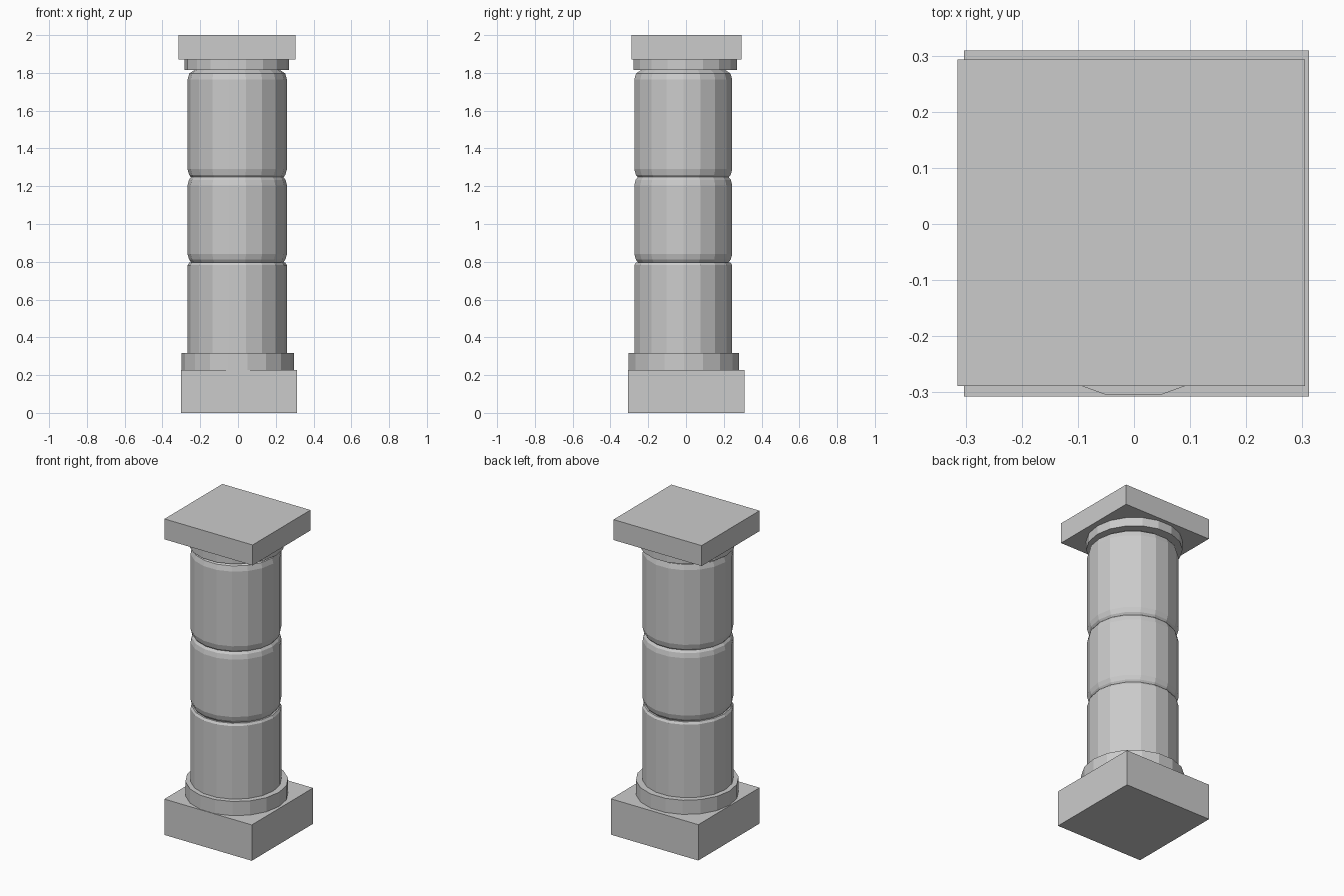
import bpy, bmesh
from math import cos, sin, tau

cube = bpy.data.objects.get("Cube")
if cube:
    bpy.data.objects.remove(cube, do_unlink=True)

stone = bpy.data.materials.new("grey_stone")
stone.use_nodes = True
stone.diffuse_color = (0.6, 0.6, 0.6, 1)
stone.node_tree.nodes["Principled BSDF"].inputs["Base Color"].default_value = (0.6, 0.6, 0.6, 1)

SIDES = 18


def finish(name, bm):
    bmesh.ops.recalc_face_normals(bm, faces=bm.faces)
    mesh = bpy.data.meshes.new(name)
    bm.to_mesh(mesh)
    bm.free()
    mesh.materials.append(stone)
    bpy.context.collection.objects.link(bpy.data.objects.new(name, mesh))


def slab(name, low, high):
    """Box between two opposite corners."""
    bm = bmesh.new()
    bmesh.ops.create_cube(bm, size=1)
    for v in bm.verts:
        v.co = [a + (b - a) * (c + 0.5) for a, b, c in zip(low, high, v.co)]
    finish(name, bm)


def lathe(name, x, y, profile):
    """Closed faceted solid from (radius, height) pairs."""
    bm = bmesh.new()
    rings = [[bm.verts.new((x + r * cos(tau * i / SIDES), y + r * sin(tau * i / SIDES), z))
              for i in range(SIDES)] for r, z in profile]
    for low, high in zip(rings, rings[1:]):
        for i in range(SIDES):
            j = (i + 1) % SIDES
            bm.faces.new((low[i], low[j], high[j], high[i]))
    bm.faces.new(rings[0])
    bm.faces.new(rings[-1])
    finish(name, bm)


# Square plinth and top slab, slightly out of line with each other
slab("plinth", (-0.303, -0.307, 0), (0.312, 0.309, 0.228))
slab("top_slab", (-0.315, -0.289, 1.87), (0.305, 0.293, 2))

# Round collars
lathe("base_collar", -0.001, -0.011, [(0.297, 0.228), (0.297, 0.318)])
lathe("top_collar", -0.006, -0.004, [(0.277, 1.815), (0.277, 1.87)])

# Three stacked drums with rounded rims
R = 0.263
SX, SY = -0.004, -0.0145
lathe("lower_drum", SX, SY, [(R, 0.318), (R, 0.782), (0.254, 0.796)])
lathe("middle_drum", SX, SY, [(0.242, 0.794), (0.255, 0.812), (R, 0.84),
                              (R, 1.205), (0.256, 1.234), (0.243, 1.25)])
lathe("upper_drum", SX, SY, [(0.245, 1.248), (0.255, 1.26), (R, 1.29),
                             (R, 1.765), (0.254, 1.797), (0.222, 1.818)])
